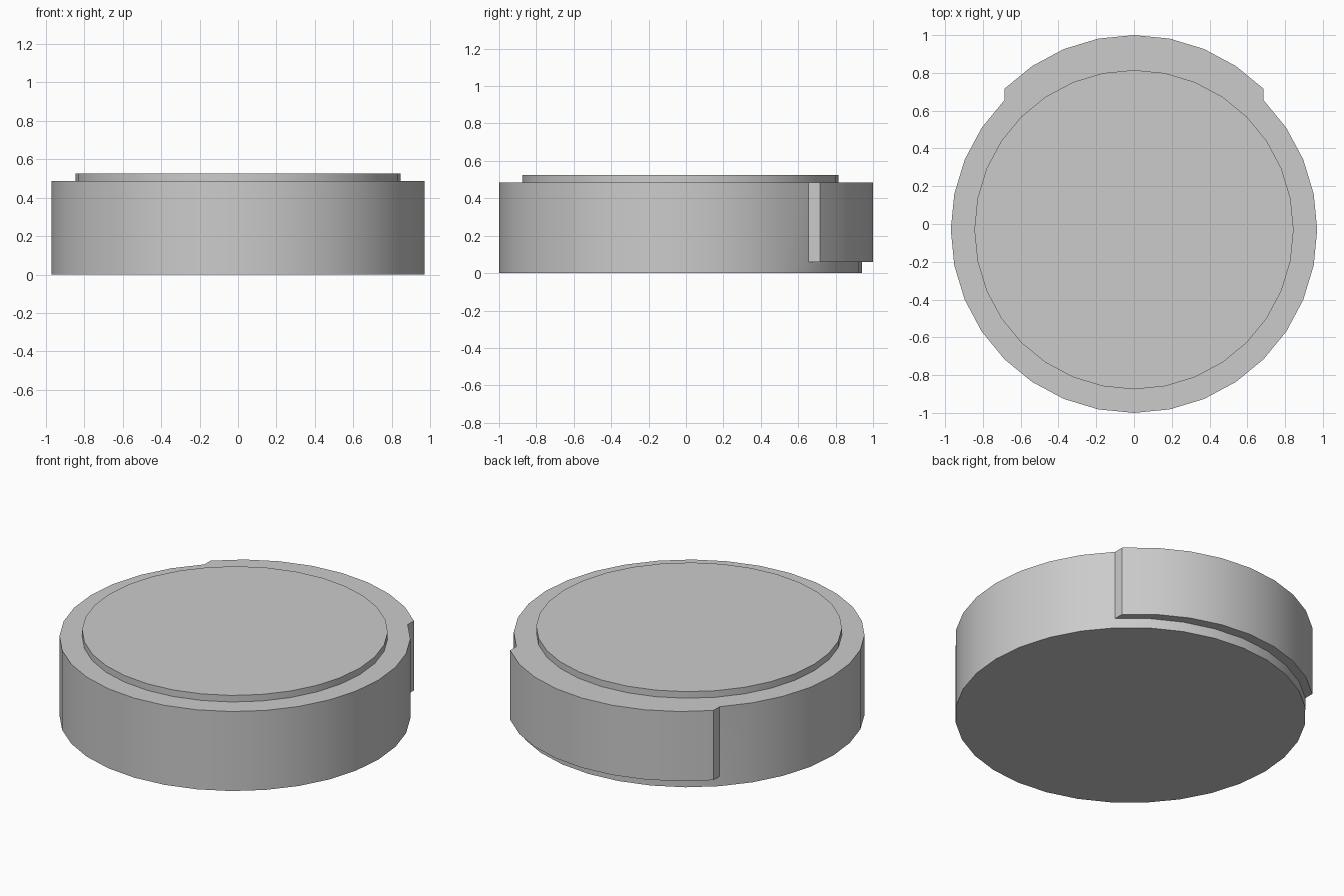
import bpy, bmesh, math

if "Cube" in bpy.data.objects:
    bpy.data.objects.remove(bpy.data.objects["Cube"])

N = 32                # sides of the disc
CY = -0.03            # disc centre in y
R, R_TOP = 0.97, 0.845
Z_LIP, Z_RIM, Z_TOP = 0.06, 0.485, 0.525
LIP = 0.06            # how far the back lip is shifted out

bm = bmesh.new()


def ring(r, z, dy=0.0, first=0, count=N):
    return [bm.verts.new((r * math.cos(2 * math.pi * i / N),
                          r * math.sin(2 * math.pi * i / N) + CY + dy, z))
            for i in range(first, first + count)]


def band(a, b, segments):
    for i in segments:
        j = (i + 1) % len(a)
        bm.faces.new((a[i], a[j], b[j], b[i]))


# rings of the round body
base, low, rim = ring(R, 0), ring(R, Z_LIP), ring(R, Z_RIM)
inner, top = ring(R_TOP, Z_RIM), ring(R_TOP, Z_TOP)
back = range(N // 8, 3 * N // 8)
rest = [i for i in range(N) if i not in back]

# body walls, rim and raised top
band(base, low, range(N))
band(low, rim, rest)
band(rim, inner, range(N))
band(inner, top, range(N))
bm.faces.new(top)
bm.faces.new(base[::-1])

# back lip: the rear quarter of the wall shifted outwards
n = len(back)
lip_low = ring(R, Z_LIP, LIP, back[0], n + 1)
lip_rim = ring(R, Z_RIM, LIP, back[0], n + 1)
wall_low = low[back[0]:back[0] + n + 1]
wall_rim = rim[back[0]:back[0] + n + 1]
band(wall_low, lip_low, range(n))
band(lip_low, lip_rim, range(n))
band(lip_rim, wall_rim, range(n))
for k in (0, n):
    bm.faces.new((wall_low[k], lip_low[k], lip_rim[k], wall_rim[k]))

bmesh.ops.recalc_face_normals(bm, faces=bm.faces)
mesh = bpy.data.meshes.new("lipped_disc")
bm.to_mesh(mesh)
bm.free()
disc = bpy.data.objects.new("lipped_disc", mesh)
bpy.context.collection.objects.link(disc)

# smooth round walls, sharp corners
bpy.context.view_layer.objects.active = disc
disc.select_set(True)
bpy.ops.object.shade_smooth_by_angle(angle=math.radians(30))
